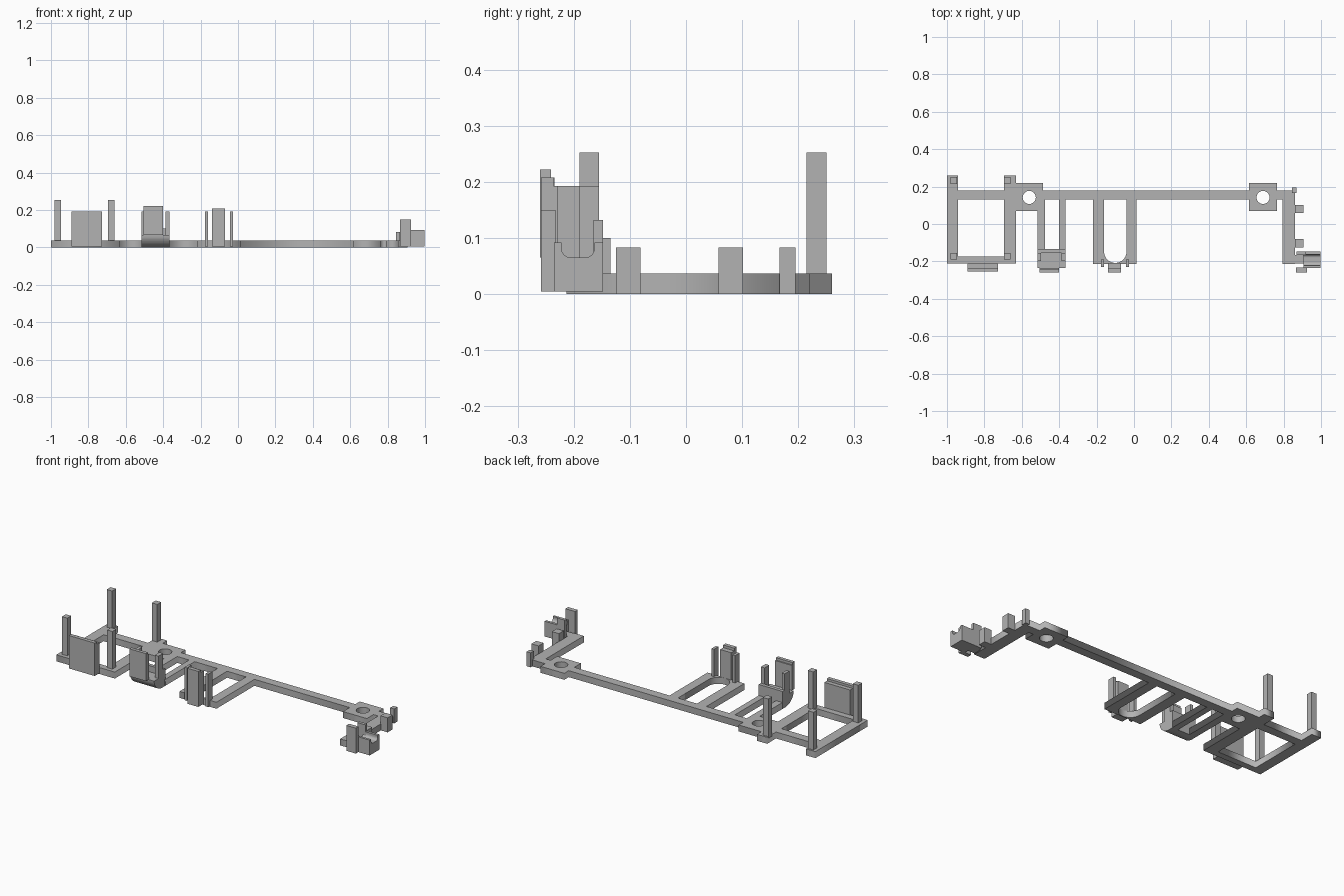
import bpy, bmesh, math

grey = bpy.data.materials.new("light_grey")
grey.diffuse_color = (0.45, 0.45, 0.45, 1)
T = 0.037  # base plate thickness


def finish(name, bm):
    bmesh.ops.recalc_face_normals(bm, faces=bm.faces)
    me = bpy.data.meshes.new(name)
    bm.to_mesh(me)
    bm.free()
    ob = bpy.data.objects.new(name, me)
    bpy.context.collection.objects.link(ob)
    me.materials.append(grey)
    return ob


def box(name, x0, x1, y0, y1, z0, z1):
    bm = bmesh.new()
    bmesh.ops.create_cube(bm, size=1)
    for v in bm.verts:
        v.co.x = x1 if v.co.x > 0 else x0
        v.co.y = y1 if v.co.y > 0 else y0
        v.co.z = z1 if v.co.z > 0 else z0
    return finish(name, bm)


def extrude_x(name, profile, x0, x1):
    """Extrude a (y, z) profile along x."""
    bm = bmesh.new()
    face = bm.faces.new([bm.verts.new((x0, y, z)) for y, z in profile])
    res = bmesh.ops.extrude_face_region(bm, geom=[face])
    for g in res["geom"]:
        if isinstance(g, bmesh.types.BMVert):
            g.co.x = x1
    return finish(name, bm)


def arc(cx, cy, rx, ry, a0, a1, n):
    return [(cx + rx * math.cos(math.radians(a0 + (a1 - a0) * i / n)),
             cy + ry * math.sin(math.radians(a0 + (a1 - a0) * i / n))) for i in range(n + 1)]


# Flat base: one outline with window, slot and screw holes
outline = [
    (-1, -0.212), (-0.63, -0.212), (-0.63, 0.07), (-0.515, 0.07), (-0.515, -0.14),
    (-0.475, -0.14), (-0.475, 0.13), (-0.40, 0.13), (-0.40, -0.14), (-0.365, -0.14),
    (-0.365, 0.13), (-0.22, 0.13), (-0.22, -0.213), (0.013, -0.213), (0.013, 0.13),
    (0.615, 0.13), (0.615, 0.07), (0.765, 0.07), (0.765, 0.13), (0.795, 0.13),
    (0.795, -0.213), (0.862, -0.213), (0.862, 0.18), (0.765, 0.18), (0.765, 0.22),
    (0.615, 0.22), (0.615, 0.18), (-0.487, 0.18), (-0.487, 0.22), (-0.63, 0.22),
    (-0.63, 0.26), (-0.695, 0.26), (-0.695, 0.18), (-0.94, 0.18), (-0.94, 0.26), (-1, 0.26)]
window = [(-0.94, -0.175), (-0.695, -0.175), (-0.695, 0.13), (-0.94, 0.13)]
slot = [(-0.04, 0.13), (-0.16, 0.13)] + arc(-0.10, -0.148, 0.06, 0.06, 180, 360, 20)
holes = [arc(x, 0.142, 0.035, 0.035, 0, 360, 32)[:-1] for x in (-0.56, 0.69)]

cu = bpy.data.curves.new("base_plate", "CURVE")
cu.dimensions = "2D"
cu.fill_mode = "BOTH"
cu.extrude = T / 2
for loop in [outline, window, slot] + holes:
    sp = cu.splines.new("POLY")
    sp.points.add(len(loop) - 1)
    for p, (x, y) in zip(sp.points, loop):
        p.co = (x, y, 0, 1)
    sp.use_cyclic_u = True
base = bpy.data.objects.new("base_plate", cu)
base.location.z = T / 2
bpy.context.collection.objects.link(base)
cu.materials.append(grey)
bpy.context.view_layer.objects.active = base
base.select_set(True)
bpy.ops.object.convert(target="MESH")

# Four tall posts on the left frame
for x in (-0.98, -0.695):
    for y in (-0.19, 0.215):
        box("frame_post", x, x + 0.034, y, y + 0.035, T - 0.01, 0.252)

# Left front panel, two layers
box("panel_inner", -0.89, -0.727, -0.236, -0.21, 0.005, 0.18)
box("panel_outer", -0.89, -0.727, -0.255, -0.234, 0.005, 0.193)

# Middle holder: block with rounded underside, plate and two posts
block = [(-0.135, 0.0), (-0.135, 0.10), (-0.155, 0.10), (-0.155, 0.065), (-0.236, 0.065)]
block += arc(-0.16, 0.065, 0.076, 0.065, 180, 270, 14)[1:]
extrude_x("holder_block", block, -0.515, -0.365)
box("holder_plate", -0.505, -0.40, -0.26, -0.234, 0.065, 0.208)
box("holder_plate_lip", -0.505, -0.40, -0.26, -0.241, 0.2, 0.222)
for x0, x1 in ((-0.515, -0.497), (-0.388, -0.365)):
    box("holder_post", x0, x1, -0.197, -0.155, 0.06, 0.193)

# Slot holder: front tab and two side clips
box("slot_tab_inner", -0.14, -0.07, -0.238, -0.208, 0.005, 0.193)
box("slot_tab_outer", -0.14, -0.07, -0.258, -0.236, 0.005, 0.208)
for x in (-0.177, -0.043):
    box("slot_clip", x, x + 0.016, -0.23, -0.19, 0.005, 0.193)

# Right edge tabs
box("corner_tab", 0.845, 0.87, 0.167, 0.195, 0, 0.083)
for y in (0.058, -0.125):
    box("edge_tab", 0.86, 0.905, y, y + 0.044, 0, 0.083)

# Right cradle with a rounded channel
channel = [(-0.235, 0.005), (-0.148, 0.005), (-0.148, 0.092), (-0.163, 0.092)]
channel += arc(-0.180, 0.082, 0.017, 0.017, 0, -90, 6)
channel += arc(-0.205, 0.082, 0.017, 0.017, -90, -180, 6)
channel += [(-0.222, 0.092), (-0.235, 0.092)]
extrude_x("cradle", channel, 0.905, 0.997)
box("cradle_neck", 0.85, 0.91, -0.21, -0.165, 0.005, T)
box("cradle_front_plate", 0.865, 0.925, -0.258, -0.233, 0.005, 0.15)
box("cradle_rear_plate", 0.87, 0.92, -0.165, -0.148, 0.005, 0.132)
